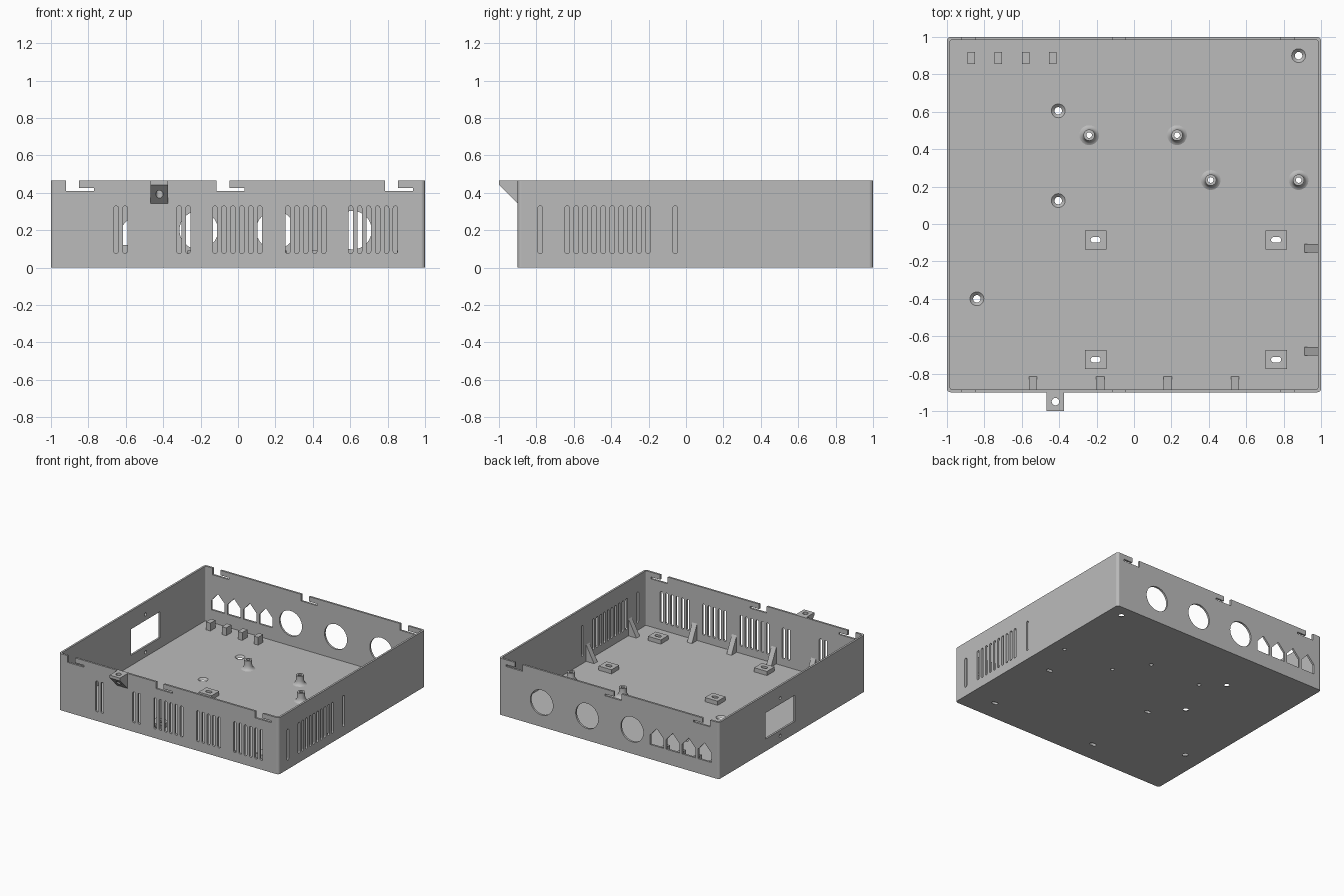
import bpy, bmesh, math
from mathutils import Vector

if "Cube" in bpy.data.objects:
    bpy.data.objects.remove(bpy.data.objects["Cube"], do_unlink=True)

WALL, HEIGHT, FRONT, BACK = 0.016, 0.465, -0.9, 1.0
GREY = (0.5, 0.5, 0.5, 1.0)
grey = bpy.data.materials.new("plain grey")
grey.use_nodes = True
grey.diffuse_color = GREY
grey.node_tree.nodes["Principled BSDF"].inputs["Base Color"].default_value = GREY

# Extrusion directions: a 2D profile (u, v) is swept along w
ALONG_X = lambda u, v, w: Vector((w, u, v))
ALONG_Y = lambda u, v, w: Vector((u, w, v))
ALONG_Z = lambda u, v, w: Vector((u, v, w))


def prism(bm, profile, frame, start, end):
    low = [bm.verts.new(frame(u, v, start)) for u, v in profile]
    high = [bm.verts.new(frame(u, v, end)) for u, v in profile]
    bm.faces.new(low)
    bm.faces.new(high[::-1])
    n = len(low)
    for i in range(n):
        j = (i + 1) % n
        bm.faces.new((low[i], high[i], high[j], low[j]))


def rect(u0, u1, v0, v1):
    return [(u0, v0), (u1, v0), (u1, v1), (u0, v1)]


def rounded(u0, u1, v0, v1, r, steps=6):
    """Rectangle with round corners; also gives circles and long slots."""
    centres = [(u1 - r, v1 - r), (u0 + r, v1 - r), (u0 + r, v0 + r), (u1 - r, v0 + r)]
    pts = []
    for k, (cu, cv) in enumerate(centres):
        for s in range(steps + 1):
            a = math.pi / 2 * (k + s / steps)
            p = (cu + r * math.cos(a), cv + r * math.sin(a))
            if not pts or math.dist(p, pts[-1]) > 1e-5:
                pts.append(p)
    if math.dist(pts[0], pts[-1]) < 1e-5:
        pts.pop()
    return pts


def circle(u, v, r, steps=8):
    return rounded(u - r, u + r, v - r, v + r, r, steps)


def lathe(bm, profile, x, y, steps=32):
    """Turn a closed (radius, height) outline around a vertical axis."""
    rings = []
    for i in range(steps):
        a = 2 * math.pi * i / steps
        rings.append([bm.verts.new((x + r * math.cos(a), y + r * math.sin(a), z))
                      for r, z in profile])
    n = len(profile)
    for i in range(steps):
        p, q = rings[i], rings[(i + 1) % steps]
        for k in range(n):
            m = (k + 1) % n
            bm.faces.new((p[k], q[k], q[m], p[m]))
    return rings


def finish(bm, name):
    bmesh.ops.recalc_face_normals(bm, faces=bm.faces)
    mesh = bpy.data.meshes.new(name)
    bm.to_mesh(mesh)
    bm.free()
    mesh.materials.append(grey)
    obj = bpy.data.objects.new(name, mesh)
    bpy.context.scene.collection.objects.link(obj)
    return obj


def cut(obj, *cutters):
    for cutter in cutters:
        mod = obj.modifiers.new("cut", "BOOLEAN")
        mod.operation, mod.solver, mod.object = "DIFFERENCE", "EXACT", cutter
    graph = bpy.context.evaluated_depsgraph_get()
    graph.update()
    mesh = bpy.data.meshes.new_from_object(obj.evaluated_get(graph))
    obj.modifiers.clear()
    obj.data = mesh


plates = [(x, y) for x in (-0.205, 0.76) for y in (-0.085, -0.725)]
bosses = [(-0.24, 0.475), (0.23, 0.475), (0.41, 0.235), (0.88, 0.235)]
sinks = [(0.88, 0.9), (-0.405, 0.605), (-0.405, 0.125), (-0.84, -0.4)]
ports = [-0.87, -0.725, -0.58, -0.435]

# Cavity of the tray
bm = bmesh.new()
prism(bm, rounded(-1 + WALL, 1 - WALL, FRONT + WALL, BACK - WALL, 0.012, 4), ALONG_Z, WALL, 0.7)
cavity = finish(bm, "cavity_cutter")

# All openings in one cutter
bm = bmesh.new()
PITCH, HALF = 0.048, 0.012


def vents(groups, frame, start, end):
    for first, count in groups:
        for i in range(count):
            u = first + i * PITCH
            prism(bm, rounded(u - HALF, u + HALF, 0.075, 0.33, HALF, 4), frame, start, end)


vents([(-0.652, 2), (-0.315, 2), (-0.123, 6), (0.266, 5), (0.602, 6)],
      ALONG_Y, FRONT - 0.03, FRONT + 0.04)
vents([(-0.78, 1), (-0.635, 10), (-0.058, 1)], ALONG_X, 0.96, 1.03)

for y in (FRONT, BACK):  # L-shaped lid catches
    for x in (-0.92, -0.115, 0.785):
        catch = [(x, 0.6), (x, 0.41), (x + 0.15, 0.41), (x + 0.15, 0.425),
                 (x + 0.07, 0.425), (x + 0.07, 0.6)]
        prism(bm, catch, ALONG_Y, y - 0.03, y + 0.03)
for x in (-0.21, 0.2, 0.612):  # round connector holes
    prism(bm, circle(x, 0.2, 0.103), ALONG_Y, 0.96, 1.03)
for x in ports:  # house-shaped ports
    house = [(x - 0.06, 0.12), (x + 0.06, 0.12), (x + 0.06, 0.2), (x, 0.265), (x - 0.06, 0.2)]
    prism(bm, house, ALONG_Y, 0.96, 1.03)
prism(bm, rect(0.015, 0.395, 0.1, 0.315), ALONG_X, -1.03, -0.96)  # socket window
for z in (0.055, 0.365):
    prism(bm, circle(0.205, z, 0.013, 4), ALONG_X, -1.03, -0.96)
for x, y in plates:
    prism(bm, rounded(x - 0.027, x + 0.027, y - 0.015, y + 0.015, 0.015), ALONG_Z, -0.03, 0.1)
for x, y in bosses:
    prism(bm, circle(x, y, 0.015), ALONG_Z, -0.03, 0.03)
for x, y in sinks:  # countersunk screw holes
    cone = [(0.02, -0.03), (0.02, 0.0), (0.037, WALL), (0.037, 0.03)]
    rings = lathe(bm, cone, x, y)
    # Replace the inner closing wall with flat caps
    inner = [f for f in bm.faces if len(f.verts) == 4
             and {round(v.co.z, 3) for v in f.verts} == {-0.03, 0.03}
             and f.calc_center_median().xy.length >= 0
             and any(v in rings[i] for i in range(len(rings)) for v in f.verts)]
    bmesh.ops.delete(bm, geom=inner, context="FACES_ONLY")
    for k in (0, -1):
        bm.faces.new([ring[k] for ring in rings])
prism(bm, circle(-0.42, -0.95, 0.02), ALONG_Z, 0.3, 0.6)
openings = finish(bm, "openings_cutter")
for helper in (cavity, openings):
    helper.hide_render = True

# Tray with floor and four walls
bm = bmesh.new()
prism(bm, rounded(-1, 1, FRONT, BACK, 0.02, 4), ALONG_Z, 0, HEIGHT)
cut(finish(bm, "tray"), cavity, openings)

# Raised mounting plates with slotted holes
for x, y in plates:
    bm = bmesh.new()
    prism(bm, rect(x - 0.058, x + 0.058, y - 0.05, y + 0.05), ALONG_Z, 0.012, 0.05)
    cut(finish(bm, "mounting_plate"), openings)

# Front screw tab with sloping underside
bm = bmesh.new()
tab = [(-0.895, HEIGHT), (-1.0, HEIGHT), (-1.0, 0.442), (-0.9, 0.342), (-0.895, 0.342)]
prism(bm, tab, ALONG_X, -0.467, -0.373)
cut(finish(bm, "screw_tab"), openings)

for helper in (cavity, openings):
    bpy.data.objects.remove(helper, do_unlink=True)

# Standoffs with flared feet
for x, y in bosses:
    bm = bmesh.new()
    lathe(bm, [(0.015, 0.012), (0.053, 0.012), (0.053, WALL), (0.043, 0.021), (0.035, 0.032),
               (0.03, 0.05), (0.03, 0.09), (0.015, 0.09)], x, y)
    obj = finish(bm, "standoff")
    bpy.ops.object.select_all(action="DESELECT")
    obj.select_set(True)
    bpy.context.view_layer.objects.active = obj
    bpy.ops.object.shade_smooth_by_angle(angle=math.radians(35))

# Small posts behind the ports
for x in ports:
    bm = bmesh.new()
    prism(bm, rect(x - 0.02, x + 0.02, 0.855, 0.92), ALONG_Z, 0.012, 0.08)
    finish(bm, "port_post")

# Wedge ribs against the front and side walls
for x in (-0.54, -0.18, 0.18, 0.54):
    bm = bmesh.new()
    prism(bm, [(-0.815, 0.014), (-0.89, 0.014), (-0.89, 0.165)], ALONG_Y and ALONG_X,
          x - 0.022, x + 0.022)
    finish(bm, "front_rib")
for y in (-0.13, -0.68):
    bm = bmesh.new()
    prism(bm, [(0.91, 0.014), (0.99, 0.014), (0.99, 0.165)], ALONG_Y, y - 0.022, y + 0.022)
    finish(bm, "side_rib")
